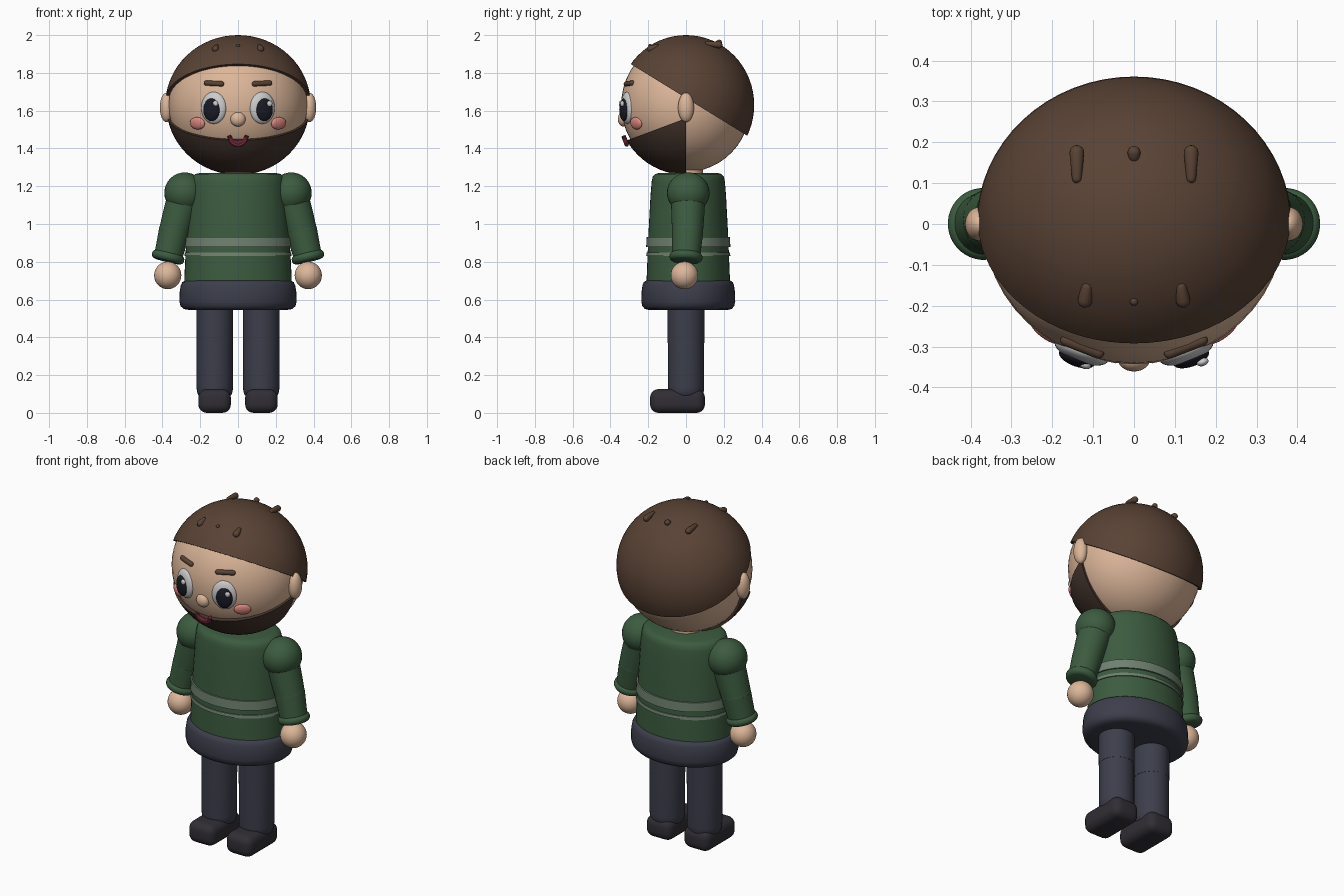
import bpy, bmesh, math
from mathutils import Vector, Matrix

if "Cube" in bpy.data.objects:
    bpy.data.objects.remove(bpy.data.objects["Cube"])

mats = {}
COLORS = dict(skin=(0.72, 0.47, 0.32), hair=(0.10, 0.055, 0.035), beard=(0.06, 0.035, 0.025),
              green=(0.045, 0.105, 0.05), band=(0.16, 0.22, 0.16), navy=(0.045, 0.048, 0.07),
              shoe=(0.03, 0.027, 0.035), white=(0.85, 0.85, 0.85), pupil=(0.01, 0.01, 0.02),
              cheek=(0.75, 0.25, 0.22), mouth=(0.13, 0.015, 0.03), lip=(0.25, 0.03, 0.06))


def finish(name, bm, color, matrix=Matrix()):
    me = bpy.data.meshes.new(name)
    bmesh.ops.recalc_face_normals(bm, faces=bm.faces)
    bm.to_mesh(me)
    bm.free()
    me.transform(matrix)
    ob = bpy.data.objects.new(name, me)
    bpy.context.collection.objects.link(ob)
    if color not in mats:
        mats[color] = bpy.data.materials.new(color)
        mats[color].diffuse_color = (*COLORS[color], 1)
    me.materials.append(mats[color])
    bpy.ops.object.select_all(action='DESELECT')
    bpy.context.view_layer.objects.active = ob
    ob.select_set(True)
    bpy.ops.object.shade_smooth_by_angle(angle=math.radians(40))
    return ob


def ellipsoid(name, loc, radii, color, rot_z=0, tilt=0, seg=32, cuts=()):
    """Ellipsoid; each cut (point, normal) removes the side the normal points to."""
    bm = bmesh.new()
    bmesh.ops.create_uvsphere(bm, u_segments=seg, v_segments=seg // 2, radius=1)
    m = (Matrix.Translation(loc) @ Matrix.Rotation(rot_z, 4, 'Z')
         @ Matrix.Rotation(tilt, 4, 'X') @ Matrix.Diagonal((*radii, 1)))
    bm.transform(m)
    for co, no in cuts:
        r = bmesh.ops.bisect_plane(bm, geom=bm.verts[:] + bm.edges[:] + bm.faces[:],
                                   plane_co=co, plane_no=no, clear_outer=True)
        edges = [e for e in r['geom_cut'] if isinstance(e, bmesh.types.BMEdge)]
        bmesh.ops.edgeloop_fill(bm, edges=edges)
    return finish(name, bm, color)


def lathe(name, profile, color, matrix=Matrix(), seg=40, depth=1.0):
    """Stack of rings (radius, z), y scaled by depth, capped at both ends."""
    bm = bmesh.new()
    rings = [[bm.verts.new((r * math.cos(2 * math.pi * i / seg),
                            r * depth * math.sin(2 * math.pi * i / seg), z))
              for i in range(seg)] for r, z in profile]
    for a, b in zip(rings, rings[1:]):
        for i in range(seg):
            j = (i + 1) % seg
            bm.faces.new((a[i], a[j], b[j], b[i]))
    bm.faces.new(rings[0])
    bm.faces.new(rings[-1])
    return finish(name, bm, color, matrix)


def along(a, b):
    d = Vector(b) - Vector(a)
    return Matrix.Translation(a) @ d.to_track_quat('Z', 'Y').to_matrix().to_4x4(), d.length


def capsule(name, a, b, r1, r2, color, seg=16):
    """Round-ended rod from a to b, radius r1 to r2."""
    m, h = along(a, b)
    q = [math.radians(t) for t in (4, 25, 45, 65, 90)]
    prof = [(r1 * math.sin(t), -r1 * math.cos(t)) for t in q]
    prof += [(r2 * math.sin(t), h + r2 * math.cos(t)) for t in reversed(q)]
    return lathe(name, prof, color, m, seg)


def tube(name, pts, radius, color):
    cu = bpy.data.curves.new(name, 'CURVE')
    cu.dimensions = '3D'
    cu.bevel_depth, cu.bevel_resolution, cu.use_fill_caps = radius, 3, True
    sp = cu.splines.new('POLY')
    sp.points.add(len(pts) - 1)
    for p, co in zip(sp.points, pts):
        p.co = (*co, 1)
    tmp = bpy.data.objects.new(name + "_path", cu)
    bm = bmesh.new()
    bm.from_mesh(tmp.to_mesh())
    bpy.data.objects.remove(tmp)
    return finish(name, bm, color)


# Head, hair cap and beard
C = (0, 0, 1.63)
ellipsoid("head", C, (0.368, 0.343, 0.355), "skin", seg=48)
ellipsoid("hair_cap", C, (0.385, 0.361, 0.37), "hair", seg=64,
          cuts=[((0, -0.29, 1.845), (0, -0.375, -0.61))])
ellipsoid("beard", C, (0.38, 0.365, 0.37), "beard", seg=64,
          cuts=[((0, 0, 1.56), (0, -0.12, 0.32)), ((0, 0, 1.5), (0, 1, 0))])
lathe("neck", [(0.09, 1.2), (0.09, 1.34)], "skin")
ellipsoid("nose", (0, -0.33, 1.555), (0.04, 0.031, 0.039), "skin")

# Mouth: two smiling tubes
for name, rad, r, color, dz in (("mouth", 0.048, 0.012, "mouth", 0), ("lower_lip", 0.042, 0.012, "lip", -0.014)):
    pts = []
    for i in range(13):
        t = math.radians(-165 + 150 * i / 12)
        z = 1.477 + dz + rad * math.sin(t)
        pts.append((rad * math.cos(t), -0.33 + (1.465 - z) * 0.35, z))
    tube(name, pts, r, color)

# Hair tufts in the middle
capsule("tuft_back_middle", (0, 0.165, 1.956), (0, 0.175, 1.96), 0.014, 0.016, "hair")
ellipsoid("tuft_front_middle", (0, -0.19, 1.943), (0.01, 0.01, 0.01), "hair", seg=16)

# Torso, bands and hips
T = Matrix.Translation((0, 0.012, 0))
lathe("sweater", [(0.285, 0.66), (0.284, 0.72), (0.272, 0.95), (0.258, 1.15), (0.25, 1.225),
                  (0.243, 1.25), (0.228, 1.264), (0.2, 1.27)], "green", T, 48, 0.775)
for name, z0, z1 in (("wide_band", 0.878, 0.932), ("narrow_band", 0.83, 0.848)):
    lathe(name, [(0.27, z0), (0.284, z0), (0.281, z1), (0.265, z1)], "band", T, 48, 0.785)
lathe("hips", [(0.26, 0.545), (0.287, 0.55), (0.304, 0.565), (0.311, 0.59), (0.309, 0.64),
               (0.303, 0.675), (0.295, 0.692), (0.28, 0.70)], "navy", T, 48, 0.8)

for s, side in ((-1, "left"), (1, "right")):
    # Face details
    ellipsoid("ear_" + side, (s * 0.378, 0, 1.617), (0.036, 0.042, 0.078), "skin")
    a = s * math.radians(20)
    ellipsoid("eye_" + side, (s * 0.128, -0.31, 1.615), (0.07, 0.03, 0.085), "white", a)
    ellipsoid("pupil_" + side, (s * 0.14, -0.329, 1.605), (0.046, 0.02, 0.06), "pupil", a)
    gx = 0.168 if s > 0 else -0.12
    ellipsoid("eye_glint_" + side, (gx, -0.338 if s > 0 else -0.345, 1.637), (0.015, 0.01, 0.016), "white", a, seg=16)
    capsule("eyebrow_" + side, (s * 0.087, -0.316, 1.742), (s * 0.167, -0.285, 1.746), 0.014, 0.014, "hair")
    ellipsoid("cheek_" + side, (s * 0.215, -0.264, 1.533), (0.047, 0.016, 0.033), "cheek",
              s * math.radians(36), math.radians(12))
    # Hair tufts
    capsule("tuft_back_" + side, (s * 0.14, 0.112, 1.955), (s * 0.14, 0.175, 1.948), 0.012, 0.018, "hair")
    capsule("tuft_front_" + side, (s * 0.115, -0.155, 1.938), (s * 0.12, -0.187, 1.927), 0.014, 0.018, "hair")

    # Arm: shoulder, sleeve, cuff, hand
    sh, el, wr = (s * 0.278, 0.012, 1.163), (s * 0.337, 0.008, 0.96), (s * 0.37, 0, 0.825)
    ellipsoid("shoulder_" + side, (s * 0.282, 0.012, 1.165), (0.108, 0.113, 0.108), "green")
    m, h = along(sh, el)
    lathe("upper_sleeve_" + side, [(0.092, 0), (0.087, h * 0.6), (0.082, h)], "green", m)
    ellipsoid("elbow_" + side, el, (0.083, 0.083, 0.083), "green")
    m, h = along(el, wr)
    lathe("lower_sleeve_" + side, [(0.083, 0), (0.078, h * 0.6), (0.075, h)], "green", m)
    ring = [(0.064 + 0.024 * math.cos(t), h + 0.024 * math.sin(t))
            for t in (math.radians(-90 + 22.5 * i) for i in range(9))]
    lathe("cuff_" + side, ring, "green", m)
    ellipsoid("hand_" + side, (s * 0.372, -0.008, 0.728), (0.072, 0.073, 0.073), "skin")

    # Leg: thigh, shin, shoe
    L = Matrix.Translation((s * 0.123, 0, 0))
    lathe("thigh_" + side, [(0.097, 0.37), (0.098, 0.58)], "navy", L)
    lathe("shin_" + side, [(0.075, 0.08), (0.088, 0.095), (0.095, 0.115), (0.096, 0.14), (0.096, 0.37)], "navy", L)
    bm = bmesh.new()
    bmesh.ops.create_cube(bm, size=1)
    bm.transform(Matrix.Translation((s * 0.124, -0.045, 0.063)) @ Matrix.Diagonal((0.172, 0.29, 0.126, 1)))
    bmesh.ops.bevel(bm, geom=bm.edges[:], offset=0.045, segments=5, profile=0.5, affect='EDGES')
    finish("shoe_" + side, bm, "shoe")

for m in bpy.data.materials:
    if m.users and not m.is_grease_pencil:
        m.use_nodes = True
        m.node_tree.nodes["Principled BSDF"].inputs["Base Color"].default_value = m.diffuse_color
